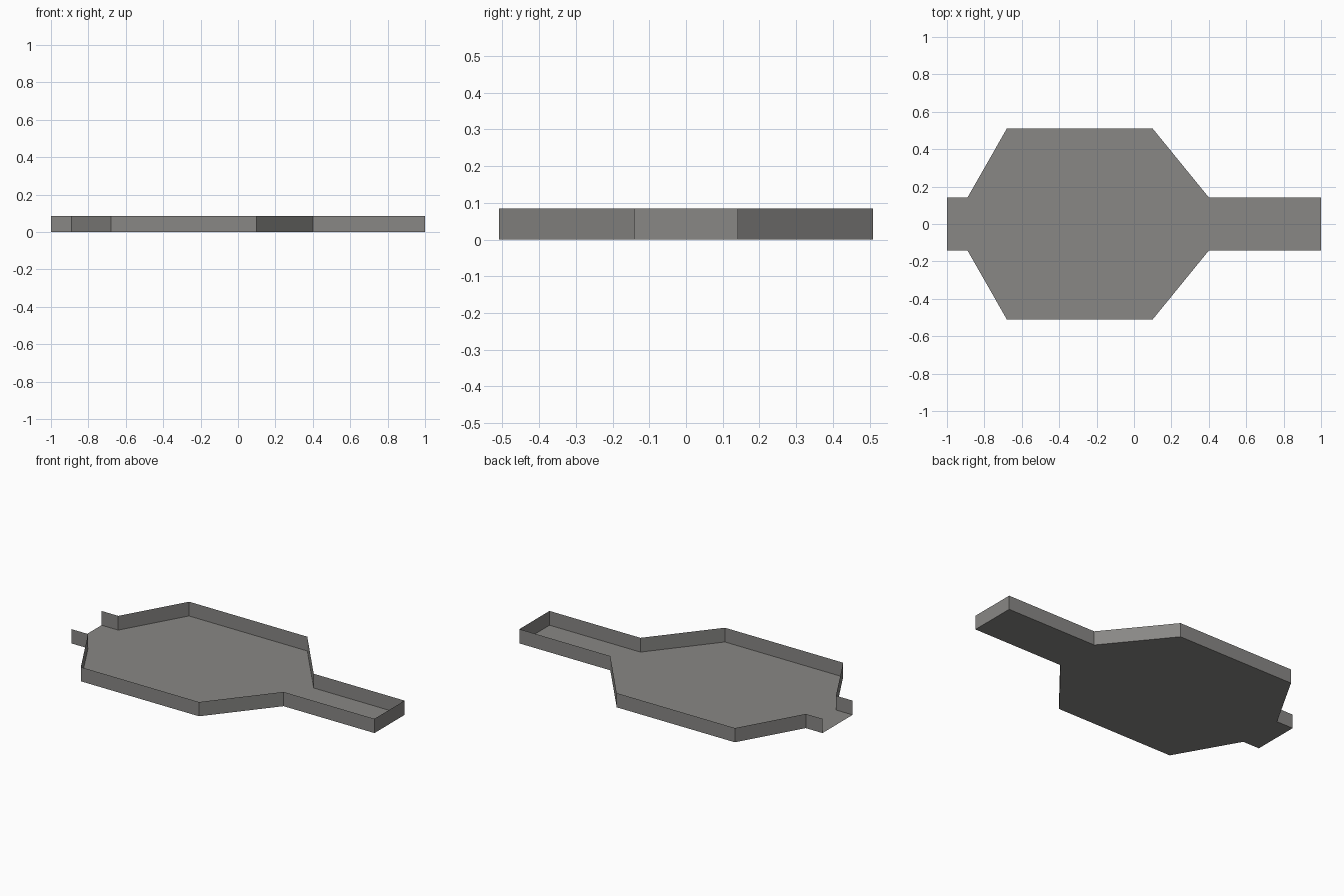
import bpy, bmesh

if "Cube" in bpy.data.objects:
    bpy.data.objects.remove(bpy.data.objects["Cube"])

HEIGHT = 0.085

# Half outline, from the open left end to the closed right end
half = [(-1.0, 0.142), (-0.89, 0.142), (-0.68, 0.51),
        (0.10, 0.51), (0.40, 0.142), (1.0, 0.142)]
outline = half + [(x, -y) for x, y in reversed(half)]

grey = bpy.data.materials.new("warm grey")
grey.diffuse_color = (0.25, 0.245, 0.235, 1)
grey.use_nodes = True
grey.node_tree.nodes["Principled BSDF"].inputs["Base Color"].default_value = grey.diffuse_color


def make_object(name, build):
    mesh = bpy.data.meshes.new(name)
    bm = bmesh.new()
    build(bm)
    bm.to_mesh(mesh)
    bm.free()
    mesh.materials.append(grey)
    obj = bpy.data.objects.new(name, mesh)
    bpy.context.collection.objects.link(obj)
    return obj


# Floor sheet: one flat polygon facing up
def floor(bm):
    face = bm.faces.new([bm.verts.new((x, y, 0)) for x, y in reversed(outline)])
    face.normal_update()
    if face.normal.z < 0:
        face.normal_flip()


# Wall sheet: follows the outline but leaves the left end open
def walls(bm):
    low = [bm.verts.new((x, y, 0)) for x, y in outline]
    high = [bm.verts.new((x, y, HEIGHT)) for x, y in outline]
    for i in range(len(outline) - 1):
        bm.faces.new((low[i + 1], low[i], high[i], high[i + 1]))


make_object("tray_floor", floor)
make_object("tray_walls", walls)
